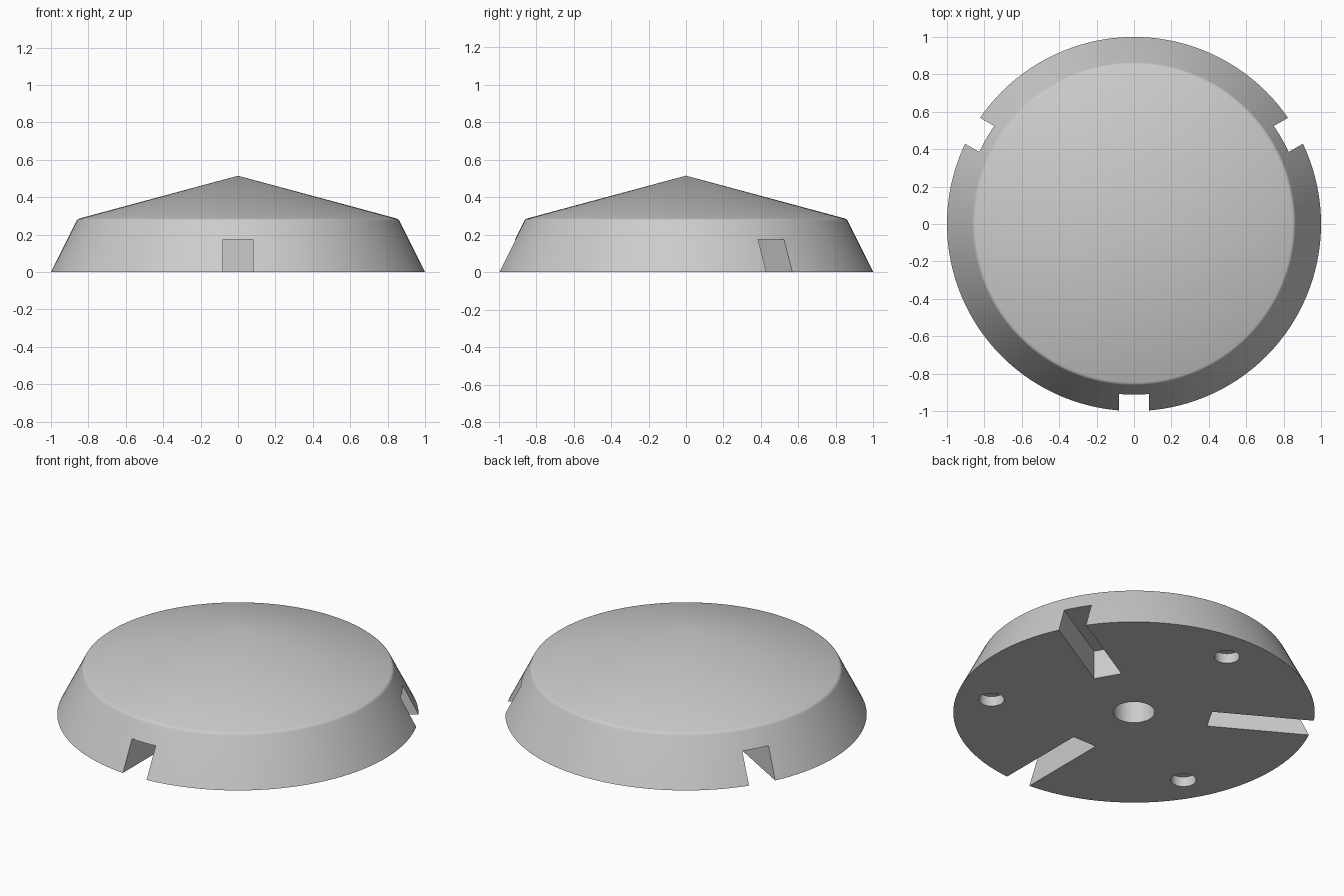
import bpy, bmesh, math
from mathutils import Matrix, Vector

if "Cube" in bpy.data.objects:
    bpy.data.objects.remove(bpy.data.objects["Cube"])

SEGMENTS = 128


def new_object(name, bm):
    bmesh.ops.recalc_face_normals(bm, faces=bm.faces)
    mesh = bpy.data.meshes.new(name)
    bm.to_mesh(mesh)
    bm.free()
    obj = bpy.data.objects.new(name, mesh)
    bpy.context.collection.objects.link(obj)
    return obj


def lathe(name, profile):
    """Spin an (r, z) profile that starts and ends on the axis."""
    bm = bmesh.new()
    verts = [bm.verts.new((r, 0, z)) for r, z in profile]
    edges = [bm.edges.new(pair) for pair in zip(verts, verts[1:])]
    bmesh.ops.spin(bm, geom=verts + edges, cent=(0, 0, 0), axis=(0, 0, 1),
                   angle=math.tau, steps=SEGMENTS, use_duplicate=False)
    bmesh.ops.remove_doubles(bm, verts=bm.verts, dist=1e-5)
    # one flat face for the underside
    bottom = [f for f in bm.faces if f.calc_center_median().z < 1e-5]
    bmesh.ops.dissolve_faces(bm, faces=bottom, use_verts=True)
    return new_object(name, bm)


def hole_cutter(name, radius, depth, location):
    bm = bmesh.new()
    bmesh.ops.create_cone(bm, cap_ends=True, segments=48, radius1=radius,
                          radius2=radius, depth=depth + 0.1)
    bmesh.ops.translate(bm, verts=bm.verts,
                        vec=Vector(location) + Vector((0, 0, (depth - 0.1) / 2)))
    return new_object(name, bm)


def slot_cutter(name, angle):
    # radial box from r = 0.425 outwards, 0.16 wide and 0.175 high
    bm = bmesh.new()
    bmesh.ops.create_cube(bm, size=1)
    bmesh.ops.scale(bm, verts=bm.verts, vec=(0.775, 0.16, 0.275))
    bmesh.ops.translate(bm, verts=bm.verts, vec=(0.8125, 0, 0.0375))
    bmesh.ops.rotate(bm, verts=bm.verts, cent=(0, 0, 0),
                     matrix=Matrix.Rotation(angle, 3, 'Z'))
    return new_object(name, bm)


# Body: tapered disc with a shallow cone on top and a softened rim
body = lathe("domed_base", [(0, 0), (1, 0), (0.864, 0.272), (0.860, 0.279),
                            (0.854, 0.284), (0.846, 0.287), (0, 0.515)])

# Cutters: centre hole, three small round recesses, three radial slots
cutters = [hole_cutter("centre_hole_cutter", 0.115, 0.25, (0, 0, 0))]
for i in range(3):
    a = math.radians(90 + 120 * i)
    cutters.append(hole_cutter(f"recess_cutter_{i + 1}", 0.07, 0.06,
                               (0.8 * math.cos(a), 0.8 * math.sin(a), 0)))
    cutters.append(slot_cutter(f"slot_cutter_{i + 1}", math.radians(30 + 120 * i)))

bpy.context.view_layer.objects.active = body
for cutter in cutters:
    mod = body.modifiers.new(cutter.name, 'BOOLEAN')
    mod.operation = 'DIFFERENCE'
    mod.solver = 'EXACT'
    mod.object = cutter
    bpy.ops.object.modifier_apply(modifier=mod.name)
for cutter in cutters:
    bpy.data.objects.remove(cutter)

# Plain grey finish, smooth with crisp cut edges
grey = bpy.data.materials.new("plain_grey")
grey.diffuse_color = (0.6, 0.6, 0.6, 1)
grey.use_nodes = True
grey.node_tree.nodes["Principled BSDF"].inputs["Base Color"].default_value = grey.diffuse_color
body.data.materials.clear()
body.data.materials.append(grey)
body.select_set(True)
bpy.ops.object.shade_smooth_by_angle(angle=math.radians(30))
